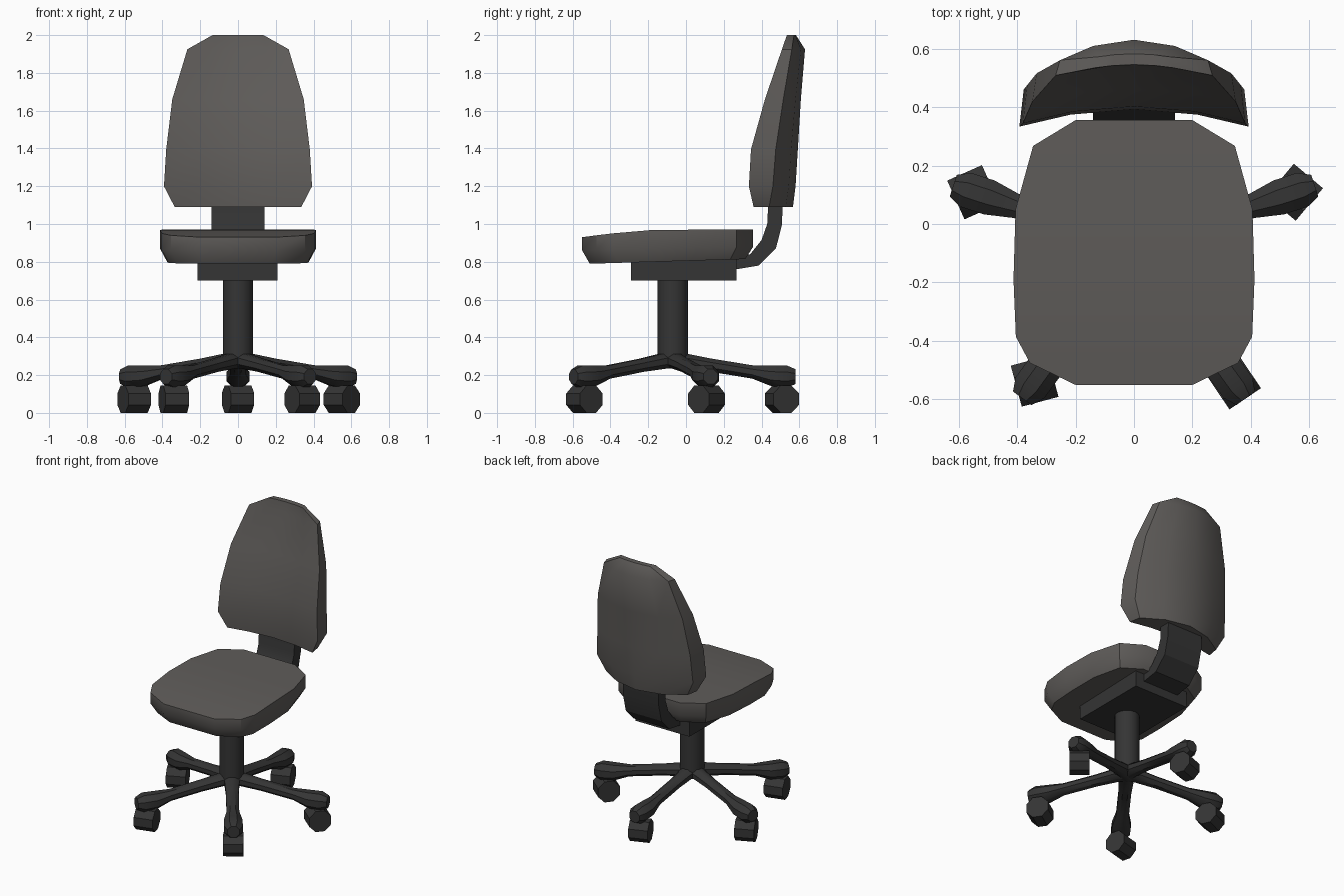
import bpy, bmesh, math
from mathutils import Matrix, Vector

if "Cube" in bpy.data.objects:
    bpy.data.objects.remove(bpy.data.objects["Cube"])


def material(name, rgb):
    m = bpy.data.materials.new(name)
    m.diffuse_color = (*rgb, 1)
    m.use_nodes = True
    m.node_tree.nodes["Principled BSDF"].inputs["Base Color"].default_value = m.diffuse_color
    return m


FABRIC = material("grey_fabric", (0.115, 0.108, 0.102))
PLASTIC = material("black_plastic", (0.035, 0.035, 0.035))


def finish(name, bm, mat, angle=35):
    bmesh.ops.recalc_face_normals(bm, faces=bm.faces)
    me = bpy.data.meshes.new(name)
    bm.to_mesh(me)
    bm.free()
    me.shade_smooth()
    me.set_sharp_from_angle(angle=math.radians(angle))
    me.materials.append(mat)
    ob = bpy.data.objects.new(name, me)
    bpy.context.collection.objects.link(ob)
    return ob


def loft(name, rings, mat, angle=35):
    """Skin equal-length rings; caps are strips between mirrored ring points."""
    bm = bmesh.new()
    rows = [[bm.verts.new(p) for p in ring] for ring in rings]
    n = len(rows[0])
    for a, b in zip(rows, rows[1:]):
        for i in range(n):
            j = (i + 1) % n
            bm.faces.new((a[i], a[j], b[j], b[i]))
    for row in (rows[0], rows[-1]):
        for i in range(n // 2 - 1):
            bm.faces.new((row[i], row[i + 1], row[n - 2 - i], row[n - 1 - i]))
    return finish(name, bm, mat, angle)


def cylinder(name, sides, radius, length, matrix, mat):
    bm = bmesh.new()
    bmesh.ops.create_cone(bm, cap_ends=True, segments=sides, radius1=radius,
                          radius2=radius, depth=length, matrix=matrix)
    return finish(name, bm, mat)


# Seat cushion: half outline from front to back, mirrored
half = [(0.2, -0.55), (0.356, -0.475), (0.404, -0.385), (0.412, -0.19), (0.405, 0.05),
        (0.345, 0.267), (0.2, 0.355)]


def seat_ring(scale, z_of_y):
    pts = [(x * scale, -0.1 + (y + 0.1) * scale) for x, y in half]
    pts += [(-x, y) for x, y in reversed(pts)]
    return [(x, y, z_of_y(y)) for x, y in pts]


seat_top = lambda y: 0.97 - 0.04 * max(0, (-0.12 - y) / 0.43) ** 1.5
loft("seat", [seat_ring(0.91, lambda y: 0.805 + 0.03 * y),
              seat_ring(1.0, lambda y: 0.872 + 0.02 * y),
              seat_ring(1.0, seat_top)], FABRIC)

# Backrest: z, half width, front edge y, front centre y, rear edge y, rear centre y
rows = [(1.09, 0.335, 0.358, 0.40, 0.44, 0.566),
        (1.20, 0.392, 0.333, 0.392, 0.46, 0.58),
        (1.395, 0.380, 0.344, 0.402, 0.475, 0.592),
        (1.66, 0.348, 0.418, 0.460, 0.515, 0.608),
        (1.925, 0.268, 0.508, 0.535, 0.56, 0.63),
        (2.00, 0.135, 0.534, 0.545, 0.572, 0.582)]
steps = [-1, -0.55, 0, 0.55, 1]


def back_ring(z, w, fe, fc, be, bc):
    front = [(t * w, fc + (fe - fc) * t * t, z) for t in steps]
    rear = [(t * (w - 0.015), bc + (be - bc) * t * t, z) for t in reversed(steps)]
    return front + rear


loft("backrest", [back_ring(*r) for r in rows], FABRIC)

# Bent bracket joining the mechanism to the backrest
inner = [(0.22, 0.822), (0.34, 0.84), (0.40, 0.915), (0.43, 1.0), (0.44, 1.2)]
outer = [(0.22, 0.753), (0.386, 0.78), (0.476, 0.87), (0.508, 0.997), (0.515, 1.2)]
loft("back_bracket", [[(-0.14, *i), (0.14, *i), (0.14, *o), (-0.14, *o)]
                      for i, o in zip(inner, outer)], PLASTIC, 20)

# Box under the seat
loft("seat_mechanism", [[(-0.215, y, 0.7), (0.21, y, 0.7), (0.21, y, 0.825), (-0.215, y, 0.825)]
                        for y in (-0.29, 0.268)], PLASTIC)

# Gas column
CENTRE = Vector((0, -0.07, 0))
cylinder("column", 16, 0.08, 0.45, Matrix.Translation(CENTRE + Vector((0, 0, 0.475))), PLASTIC)

# Five legs with bulbous ends: radius out, half width, centre z, half height
sections = [(-0.03, 0.055, 0.275, 0.042), (0.06, 0.05, 0.275, 0.042), (0.20, 0.042, 0.253, 0.036),
            (0.42, 0.042, 0.217, 0.036), (0.52, 0.062, 0.196, 0.055), (0.605, 0.062, 0.192, 0.06),
            (0.65, 0.04, 0.192, 0.04)]
octagon = [math.radians(22.5 + 45 * i) for i in range(8)]
# Swivel angle of each caster, starting at the back and going anticlockwise
swivels = [20, 24, 15, 34, -40]
for k, swivel in enumerate(swivels):
    turn = Matrix.Translation(CENTRE) @ Matrix.Rotation(math.radians(90 + 72 * k), 4, 'Z')
    loft(f"base_leg_{k + 1}",
         [[turn @ Vector((r, 1.06 * hw * math.cos(a), z + 1.06 * hh * math.sin(a))) for a in octagon]
          for r, hw, z, hh in sections], PLASTIC, 40)
    # Octagonal caster wheel standing on a flat side
    spot = turn @ Vector((0.578, 0, 0.0725))
    cylinder(f"caster_{k + 1}", 8, 0.0725 / math.cos(math.pi / 8), 0.13,
             Matrix.Translation(spot) @ Matrix.Rotation(math.radians(swivel), 4, 'Z')
             @ Matrix.Rotation(math.radians(90), 4, 'Y')
             @ Matrix.Rotation(math.radians(22.5), 4, 'Z'), PLASTIC)
